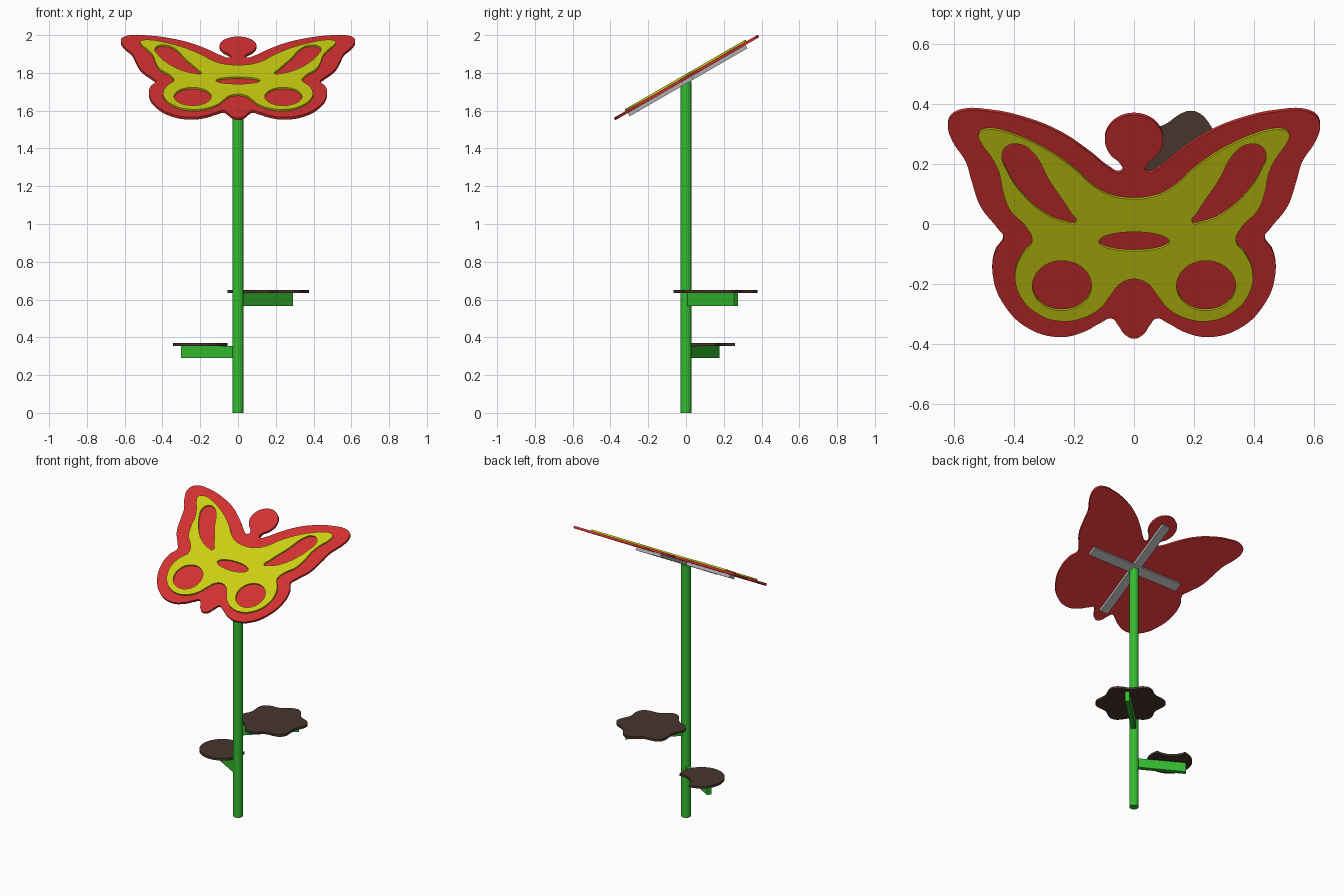
import bpy, bmesh
from math import radians, sin, cos, pi, acos, atan2, hypot
from mathutils import Matrix

cube = bpy.data.objects.get("Cube")
if cube:
    bpy.data.objects.remove(cube, do_unlink=True)


def material(name, r, g, b):
    m = bpy.data.materials.new(name)
    m.use_nodes = True
    m.diffuse_color = (r, g, b, 1)
    node = next(n for n in m.node_tree.nodes if n.type == 'BSDF_PRINCIPLED')
    node.inputs["Base Color"].default_value = (r, g, b, 1)
    return m


RED = material("red", 0.65, 0.03, 0.03)
YELLOW = material("yellow", 0.60, 0.63, 0.006)
GREEN = material("green", 0.035, 0.50, 0.03)
BROWN = material("brown", 0.064, 0.036, 0.027)
GREY = material("grey", 0.42, 0.42, 0.42)


def smooth(ob):
    bpy.ops.object.select_all(action='DESELECT')
    ob.select_set(True)
    bpy.context.view_layer.objects.active = ob
    bpy.ops.object.shade_smooth_by_angle(angle=radians(35))


def plate(name, loops, thickness, mat, matrix, curved=True):
    """Flat plate from closed outlines; inner outlines become holes."""
    data = bpy.data.curves.new(name, 'CURVE')
    data.dimensions = '2D'
    data.fill_mode = 'BOTH'
    data.extrude = thickness / 2
    data.resolution_u = 6
    for pts in loops:
        s = data.splines.new('BEZIER' if curved else 'POLY')
        knots = s.bezier_points if curved else s.points
        knots.add(len(pts) - 1)
        for k, (x, y) in zip(knots, pts):
            if curved:
                k.co = (x, y, 0)
                k.handle_left_type = k.handle_right_type = 'AUTO'
            else:
                k.co = (x, y, 0, 1)
        s.use_cyclic_u = True
    ob = bpy.data.objects.new(name, data)
    bpy.context.collection.objects.link(ob)
    bpy.ops.object.select_all(action='DESELECT')
    ob.select_set(True)
    bpy.context.view_layer.objects.active = ob
    bpy.ops.object.convert(target='MESH')
    ob = bpy.context.view_layer.objects.active
    bm = bmesh.new()
    bm.from_mesh(ob.data)
    bmesh.ops.remove_doubles(bm, verts=bm.verts, dist=0.0002)
    bmesh.ops.recalc_face_normals(bm, faces=bm.faces)
    bm.to_mesh(ob.data)
    bm.free()
    ob.data.materials.clear()
    ob.data.materials.append(mat)
    ob.matrix_world = matrix
    smooth(ob)
    return ob


def box(name, size, mat, matrix):
    mesh = bpy.data.meshes.new(name)
    bm = bmesh.new()
    bmesh.ops.create_cube(bm, size=1, matrix=Matrix.Diagonal((*size, 1)))
    bm.to_mesh(mesh)
    bm.free()
    mesh.materials.append(mat)
    ob = bpy.data.objects.new(name, mesh)
    ob.matrix_world = matrix
    bpy.context.collection.objects.link(ob)
    return ob


# Tilted butterfly panel: outlines are plan positions, stretched along the slope
TILT = radians(30)
PANEL = Matrix.Translation((0, 0, 1.774)) @ Matrix.Rotation(TILT, 4, 'X')


def slope(pts):
    return [(x, y / cos(TILT)) for x, y in pts]


def flip(pts):
    return [(-x, y) for x, y in reversed(pts)]


def symmetric(half):
    """Half outline running from the centre line back to the centre line."""
    return slope(half + flip(half[1:-1]))


def ellipse(cx, cy, rx, ry, n=16):
    return [(cx + rx * cos(2 * pi * i / n), cy + ry * sin(2 * pi * i / n)) for i in range(n)]


outer = [(0, -.378), (.03, -.365), (.052, -.335), (.075, -.311), (.11, -.325), (.17, -.357),
         (.25, -.373), (.35, -.345), (.43, -.27), (.47, -.17), (.463, -.09), (.435, -.04),
         (.455, -.01), (.51, .06), (.542, .15), (.56, .21), (.605, .28), (.62, .33),
         (.608, .362), (.57, .38), (.48, .378), (.37, .355), (.25, .308), (.15, .242),
         (.08, .187), (.052, .174), (.038, .182), (.045, .203), (.08, .236), (.097, .283),
         (.083, .327), (.048, .356), (0, .367)]
inner = [(0, -.175), (.045, -.19), (.075, -.225), (.11, -.27), (.17, -.305), (.25, -.315),
         (.33, -.285), (.385, -.22), (.395, -.15), (.37, -.09), (.34, -.05), (.36, 0),
         (.41, .05), (.435, .11), (.45, .18), (.475, .23), (.51, .28), (.517, .308),
         (.495, .322), (.46, .322), (.4, .305), (.3, .26), (.2, .193), (.13, .13),
         (.075, .102), (0, .092)]
teardrop = [(.195, .013), (.23, .015), (.3, .045), (.38, .118), (.425, .19), (.44, .235),
            (.423, .268), (.38, .274), (.34, .25), (.28, .15), (.213, .05)]
spot = ellipse(.24, -.197, .098, .083)

plate("butterfly_panel", [symmetric(outer)], 0.015, RED, PANEL)
plate("wing_overlay",
      [symmetric(inner), slope(ellipse(0, -.05, .117, .032)),
       slope(teardrop), slope(flip(teardrop)), slope(spot), slope(flip(spot))],
      0.01, YELLOW, PANEL @ Matrix.Translation((0, 0, 0.0125)))

# Crossed support bars under the panel
under = PANEL @ Matrix.Translation((0, 0, -0.0175))
box("cross_bar", (0.72, 0.06, 0.02), GREY, under)
box("slope_bar", (0.06, 0.72, 0.0198), GREY, under)

# Post
mesh = bpy.data.meshes.new("post")
bm = bmesh.new()
bmesh.ops.create_cone(bm, cap_ends=True, segments=32, radius1=0.03, radius2=0.03, depth=1.755,
                      matrix=Matrix.Translation((0, 0, 1.755 / 2)))
bm.to_mesh(mesh)
bm.free()
mesh.materials.append(GREEN)
post = bpy.data.objects.new("post", mesh)
bpy.context.collection.objects.link(post)
smooth(post)


# Arms that carry the leaf steps
def arm(name, end, bottom, top):
    x, y = end
    turn = Matrix.Rotation(atan2(y, x), 4, 'Z')
    centre = Matrix.Translation((x / 2, y / 2, (bottom + top) / 2))
    box(name, (hypot(x, y), 0.03, top - bottom), GREEN, centre @ turn)


arm("upper_arm", (.28, .265), .565, .635)
arm("lower_arm", (-.295, .165), .29, .355)

# Upper step: six-lobed leaf
lobed = []
for i in range(96):
    a = 2 * pi * i / 96
    r = 0.205 + 0.02 * cos(6 * (a - radians(80)))
    lobed.append((r * cos(a), r * sin(a)))
plate("upper_leaf", [lobed], 0.015, BROWN, Matrix.Translation((.16, .155, .6425)), curved=False)

# Lower step: round leaf with a bite taken out of one side
R, BITE, D = 0.145, 0.13, 0.21
alpha = acos((R * R + D * D - BITE * BITE) / (2 * R * D))
beta = acos((D * D + BITE * BITE - R * R) / (2 * D * BITE))
bitten = []
for i in range(49):
    a = alpha + (2 * pi - 2 * alpha) * i / 48
    bitten.append((R * cos(a), R * sin(a)))
for i in range(1, 16):
    a = pi + beta - 2 * beta * i / 16
    bitten.append((D + BITE * cos(a), BITE * sin(a)))
plate("lower_leaf", [bitten], 0.015, BROWN,
      Matrix.Translation((-.2, .115, .3625)) @ Matrix.Rotation(radians(55), 4, 'Z'), curved=False)
